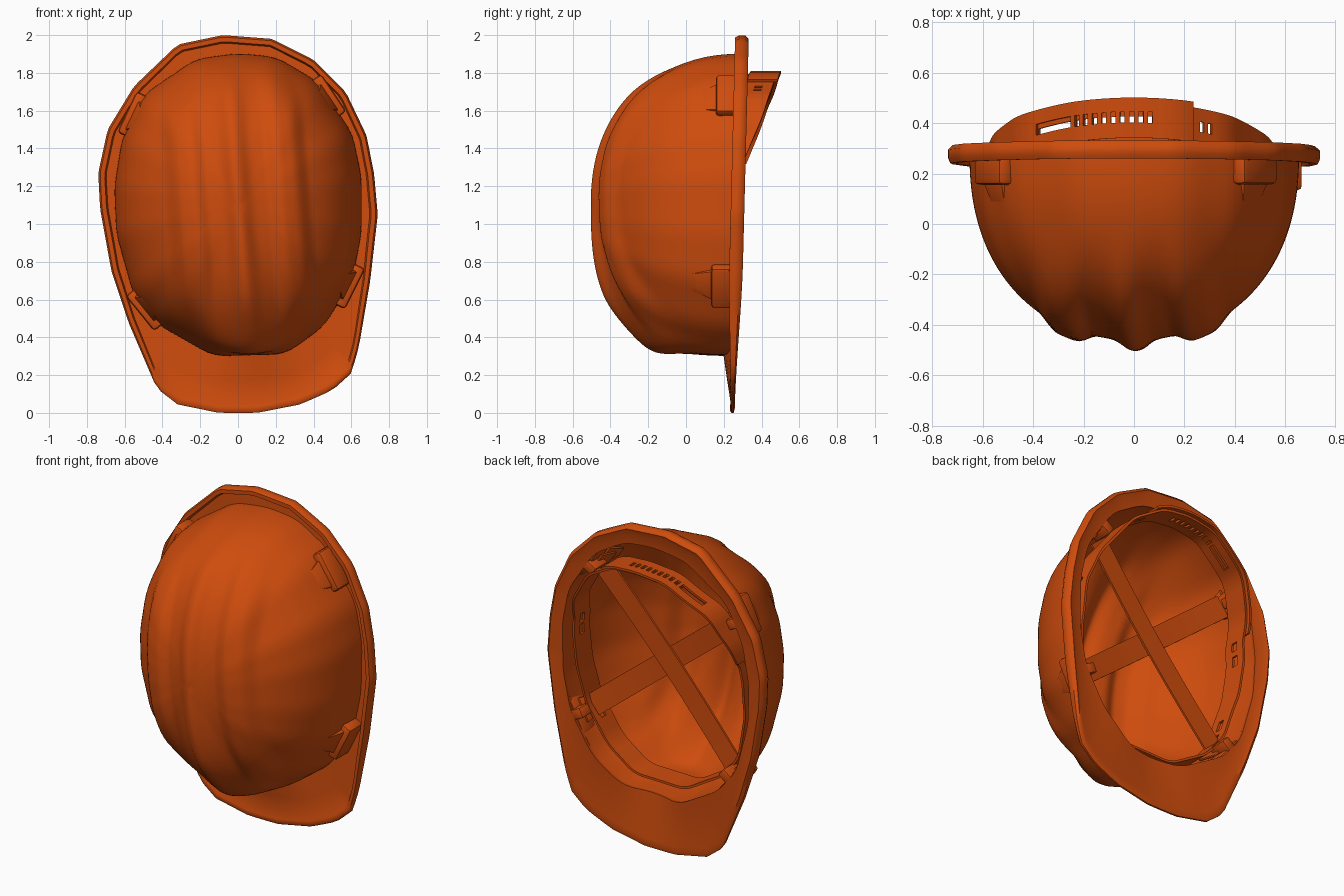
import bpy, bmesh
from math import sin, cos, pi, atan2, radians, exp
from mathutils import Vector

if "Cube" in bpy.data.objects:
    bpy.data.objects.remove(bpy.data.objects["Cube"])

CZ = 1.1  # height of the polar centre used for every outline
OUTER = [(-.08, 2), (-.32, 1.95), (-.55, 1.73), (-.69, 1.5), (-.74, 1.27), (-.73, 1.08), (-.67, .75),
         (-.58, .48), (-.43, .13), (-.32, .045), (-.1, 0), (.1, 0), (.33, .045), (.5, .12), (.6, .21),
         (.64, .35), (.7, .7), (.74, 1.05), (.72, 1.27), (.68, 1.47), (.57, 1.7), (.4, 1.87), (.18, 1.98)]
INNER = [(0, 1.9), (-.22, 1.87), (-.5, 1.68), (-.61, 1.45), (-.65, 1.2), (-.64, .95), (-.55, .63),
         (-.42, .47), (-.13, .305), (.25, .315), (.45, .46), (.6, .7), (.65, .95), (.65, 1.25),
         (.6, 1.48), (.42, 1.75), (.2, 1.88)]

mat = bpy.data.materials.new("orange_plastic")
mat.diffuse_color = (0.62, 0.072, 0.004, 1)
mat.use_nodes = True
mat.node_tree.nodes["Principled BSDF"].inputs["Base Color"].default_value = mat.diffuse_color


def smooth(v, a, b):
    t = max(0, min(1, (v - a) / (b - a)))
    return t * t * (3 - 2 * t)


def ray(outline, th):
    """Distance from the centre to the outline polygon in direction th."""
    dx, dz = cos(th), sin(th)
    for (ax, az), (bx, bz) in zip(outline, outline[1:] + outline[:1]):
        ex, ez, az = bx - ax, bz - az, az - CZ
        den = dx * ez - dz * ex
        if abs(den) < 1e-9:
            continue
        r, s = (ax * ez - az * ex) / den, (ax * dz - az * dx) / den
        if r > 0 and -1e-6 <= s <= 1 + 1e-6:
            return r
    return .8


def shell_r(th):
    return sum(ray(INNER, th + radians(a)) for a in (-4, -2, 0, 2, 4)) / 5 - .005


def rim_y(z):
    return .246 + .025 * z


def nose(th):
    d = (th + radians(85) + pi) % (2 * pi) - pi
    return exp(-(d / radians(14)) ** 2)


def joint_y(th):
    return rim_y(CZ + shell_r(th) * sin(th)) - .05 * nose(th)


def polar(th, r, y):
    return Vector((r * cos(th), y, CZ + r * sin(th)))


def make(name, verts, faces, solid=0, bevel=0, angle=40):
    me = bpy.data.meshes.new(name)
    me.from_pydata([tuple(v) for v in verts], [], faces)
    bm = bmesh.new()
    bm.from_mesh(me)
    bmesh.ops.recalc_face_normals(bm, faces=bm.faces)
    bm.to_mesh(me)
    bm.free()
    ob = bpy.data.objects.new(name, me)
    bpy.context.collection.objects.link(ob)
    me.materials.append(mat)
    if solid:
        m = ob.modifiers.new("thickness", 'SOLIDIFY')
        m.thickness, m.offset = solid, 0
    if bevel:
        m = ob.modifiers.new("rounding", 'BEVEL')
        m.width, m.segments = bevel, 2
    # apply modifiers first so that sharp edges are found on the final mesh
    bpy.context.view_layer.objects.active = ob
    ob.select_set(True)
    bpy.ops.object.convert(target='MESH')
    bpy.ops.object.shade_smooth_by_angle(angle=radians(angle))
    ob.select_set(False)


def grid_faces(rows, cols, wrap=False, skip=lambda i, j: False, close=False):
    """Quads for a rows x cols grid; wrap closes the columns, close the rows."""
    return [(i * cols + j, i * cols + (j + 1) % cols,
             ((i + 1) % rows) * cols + (j + 1) % cols, ((i + 1) % rows) * cols + j)
            for i in range(rows if close else rows - 1)
            for j in range(cols if wrap else cols - 1) if not skip(i, j)]


# Domed shell with three ridges and a squared-off front nose
N, M = 128, 56
ANG = [2 * pi * j / N for j in range(N)]
verts = []
for i in range(1, M + 1):
    a = pi / 2 * i / M
    for th in ANG:
        k = nose(th)
        p = 2.22 + .5 * k
        t = max(cos(a), 0) ** (2 / p)
        yr = joint_y(th)
        r = shell_r(th) * sin(a) ** (2 / p) * (1 + .06 * k * exp(-((t - .57) / .17) ** 2))
        v = polar(th, r, yr - t * (yr + .45))
        u = v.x - .005 + .08 * (v.z - CZ)
        ridge = .045 * exp(-(u / .055) ** 2)
        ridge += .04 * smooth(abs(u), .15, .24) * (1 - smooth(abs(u), .3, .38))
        v.y -= ridge * smooth(t, .35, .75) * (1 - .5 * k * smooth(a, .5, 1))
        verts.append(v)
faces = grid_faces(M, N, wrap=True)
verts.append(Vector((0, -.494, CZ)))
faces += [(len(verts) - 1, (j + 1) % N, j) for j in range(N)]
make("shell", verts, faces, solid=.018)

# Flange and front peak: one rounded-lip section swept round the opening
rows = [[] for _ in range(10)]
for th in ANG:
    s, o = shell_r(th), ray(OUTER, th)
    js, c = joint_y(th), rim_y(CZ + o * sin(th))
    h = .012 + .024 * smooth(CZ + o * sin(th), 0, .8)
    m = (s + o - .04) / 2
    section = [(s - .008, js - .008), (m, (js + c) / 2 - .008), (o - .042, c - .008), (o - .034, c - h),
               (o - .01, c - h), (o, c - .4 * h), (o, c + .5 * h), (o - .02, c + h),
               (o - .05, c + .7 * h), (s - .012, js + .02)]
    for row, (r, y) in zip(rows, section):
        row.append(polar(th, r, y))
make("brim", sum(rows, []), grid_faces(10, N, wrap=True, close=True), angle=50)


def block(name, th, r, y0, y1, width, depth, tip_width=None, tip_r=None, tip_depth=None, bevel=.012):
    """Box lying along the shell edge; its y0 end may taper to a tip."""
    t = polar(th + .06, shell_r(th + .06), 0) - polar(th - .06, shell_r(th - .06), 0)
    t.normalize()
    n = Vector((t.z, 0, -t.x))
    ends = [(y0, tip_width or width, tip_r or r, tip_depth or depth), (y1, width, r, depth)]
    vs = [polar(th, rr, y) + t * (a * w / 2) + n * (b * d / 2)
          for y, w, rr, d in ends for a, b in ((-1, -1), (1, -1), (1, 1), (-1, 1))]
    fs = [(0, 1, 2, 3), (7, 6, 5, 4)] + [(k, (k + 1) % 4, (k + 1) % 4 + 4, k + 4) for k in range(4)]
    make(name, vs, fs, bevel=bevel, angle=35)


# Four harness pockets, their gussets and the inner hangers
CORNERS = {"rear_right": (.49, 1.69), "rear_left": (-.58, 1.6),
           "front_left": (-.49, .55), "front_right": (.59, .67)}
corner_angle = {k: atan2(z - CZ, x) for k, (x, z) in CORNERS.items()}
for key, th in corner_angle.items():
    r, y = shell_r(th), joint_y(th)
    block("pocket_" + key, th, r + .012, y - .13, y + .005, .24, .07, bevel=.02)
    block("gusset_" + key, th, r - .008, y - .28, y - .12, .17, .05, .07, r * .935, .02, .006)
    block("hanger_" + key, th, r - .04, y - .1, y + .02, .06, .07, bevel=.008)
    block("hanger_tongue_" + key, th, r - .035, y - .2, y - .05, .15, .014, .09, r * .93, .014, .006)


# Headband loop, rising at the nape, with adjustment slots left open
def band_r(th):
    return shell_r(th) - .07 - .035 * max(0, sin(th)) ** 2


def band_hi(th):
    s = sin(th)
    return .19 + .1 * smooth(s, -1, .4) + .2 * max(0, (s - .3) / .7)


def band(name, a0, a1, step, slots, rise=0, out=0, width=.15, wrap=False):
    n = round((a1 - a0) / step) + (0 if wrap else 1)
    degs = [a0 + step * j for j in range(n)]
    vs = [polar(radians(d), band_r(radians(d)) + out, band_hi(radians(d)) + rise - width * f)
          for f in (0, .35, .62, 1) for d in degs]
    make(name, vs, grid_faces(4, n, wrap, lambda i, j: i == 1 and slots(degs[j])), solid=.014)


def nape_slots(d):
    return (82 <= d <= 108 and round(d / 1.5) % 2 == 0) or 111 <= d < 124


def headband_slots(d):
    near = min(abs((d - a + 180) % 360 - 180) for a in (12, 166, 215, 322))
    return nape_slots(d) or (62 <= d < 69 and round(d / 1.5) % 2 == 0) or 1 < near < 7


band("headband", 0, 360, 1.5, headband_slots, rise=-.01, wrap=True)
band("nape_strap", 70.5, 159, 1.5, nape_slots, rise=.012, out=.016, width=.16)

# Crossed crown straps
for name, a, b in (("crown_strap_a", "rear_right", "front_left"),
                   ("crown_strap_b", "rear_left", "front_right")):
    pa, pb = (polar(corner_angle[k], shell_r(corner_angle[k]) - .08, joint_y(corner_angle[k]) - .1)
              for k in (a, b))
    dip = .02 if a == "rear_right" else .035
    d = (pb - pa).normalized()
    side = Vector((d.z, 0, -d.x)).normalized() * .066
    vs = []
    for sgn in (-1, 1):
        for k in range(17):
            v = pa.lerp(pb, k / 16) + side * sgn
            v.y -= dip * sin(pi * k / 16)
            vs.append(v)
    make(name, vs, grid_faces(2, 17), solid=.012)
